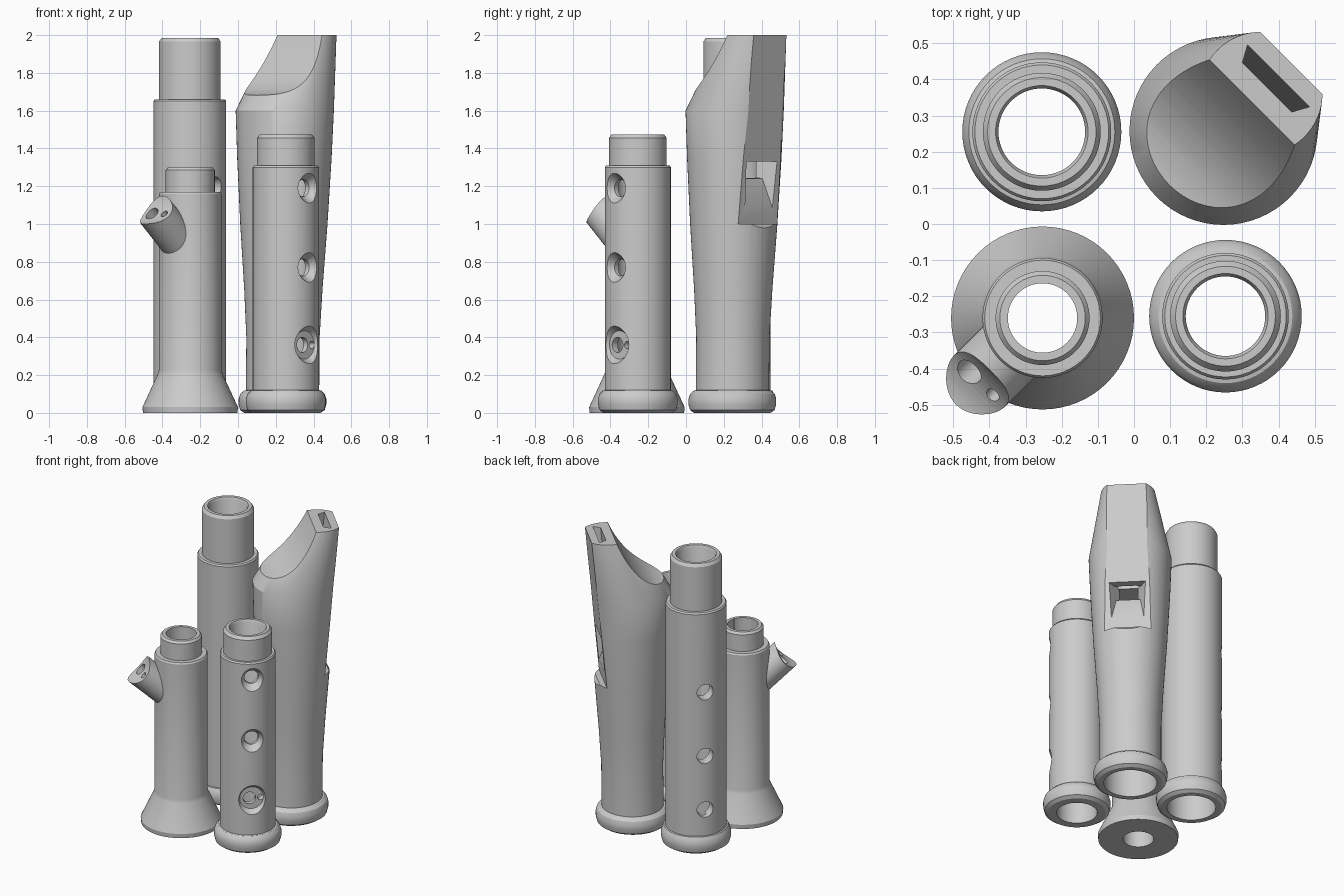
import bpy, bmesh
from math import pi, cos, sin, radians
from mathutils import Matrix, Vector

cube = bpy.data.objects.get("Cube")
if cube:
    bpy.data.objects.remove(cube)

grey = bpy.data.materials.new("light grey plastic")
grey.use_nodes = True
grey.diffuse_color = (0.6, 0.6, 0.6, 1)
grey.node_tree.nodes["Principled BSDF"].inputs["Base Color"].default_value = (0.6, 0.6, 0.6, 1)
SEGMENTS = 64


def finish(name, bm, matrix):
    bmesh.ops.remove_doubles(bm, verts=bm.verts, dist=1e-5)
    bmesh.ops.recalc_face_normals(bm, faces=bm.faces)
    mesh = bpy.data.meshes.new(name)
    bm.to_mesh(mesh)
    bm.free()
    mesh.transform(matrix)
    mesh.materials.append(grey)
    obj = bpy.data.objects.new(name, mesh)
    bpy.context.collection.objects.link(obj)
    return obj


def lathe(name, profile, matrix, closed=False, shift=None):
    """Turn (radius, height) points round the local z axis."""
    bm = bmesh.new()
    rings = []
    for r, z in profile:
        dx = shift(z) if shift else 0
        if r == 0:
            rings.append([bm.verts.new((dx, 0, z))])
        else:
            rings.append([bm.verts.new((r * cos(a) + dx, r * sin(a), z))
                          for a in (2 * pi * i / SEGMENTS for i in range(SEGMENTS))])
    pairs = list(zip(rings, rings[1:])) + ([(rings[-1], rings[0])] if closed else [])
    for a, b in pairs:
        for i in range(SEGMENTS):
            j = (i + 1) % SEGMENTS
            if len(a) == 1:
                bm.faces.new((a[0], b[i], b[j]))
            elif len(b) == 1:
                bm.faces.new((a[i], a[j], b[0]))
            else:
                bm.faces.new((a[i], a[j], b[j], b[i]))
    return finish(name, bm, matrix)


def rod(r0, z0, r1, z1, matrix):
    return lathe("cutter", [(0, z0), (r0, z0), (r1, z1), (0, z1)], matrix)


def prism(points, half_width, matrix):
    """Extrude an (x, z) outline along y, with a half width that depends on x."""
    bm = bmesh.new()
    sides = [[bm.verts.new((x, s * half_width(x), z)) for x, z in points] for s in (-1, 1)]
    for side in sides:
        bm.faces.new(side)
    n = len(points)
    for i in range(n):
        j = (i + 1) % n
        bm.faces.new((sides[0][i], sides[0][j], sides[1][j], sides[1][i]))
    return finish("cutter", bm, matrix)


def boolean(obj, tool, operation="DIFFERENCE"):
    tool.hide_render = True
    mod = obj.modifiers.new("boolean", "BOOLEAN")
    mod.operation, mod.solver, mod.object = operation, "EXACT", tool
    bpy.context.view_layer.objects.active = obj
    bpy.ops.object.modifier_apply(modifier=mod.name)
    bpy.data.objects.remove(tool)


def aim(base, z, angle, pitch=0, along=0, side=0):
    """Frame whose z axis points outward from an upright tube."""
    return (Matrix.Translation(Vector((base[0], base[1], z)))
            @ Matrix.Rotation(radians(angle), 4, "Z")
            @ Matrix.Rotation(radians(90 - pitch), 4, "Y")
            @ Matrix.Translation(Vector((0, side, along))))


def bead(r, neck):
    """Rounded collar at the bottom of a tube."""
    return [(r - .03, 0), (r - .008, .015), (r, .045), (r, .075), (r - .008, .1),
            (neck + .01, .118), (neck, .12)]


# Long upper joint: bead, barrel, tenon, socket and bore
upper_at = (-.255, .255)
upper_joint = lathe("upper_joint", bead(.22, .192) + [
    (.192, 1.65), (.185, 1.66), (.163, 1.66), (.163, 1.965), (.15, 1.985), (.128, 1.985),
    (.12, 1.97), (.12, .25), (.153, .25), (.153, 0)],
    Matrix.Translation((*upper_at, 0)), closed=True)
for z in (1.11, .67, .3):
    boolean(upper_joint, rod(.053, .05, .053, .25, aim(upper_at, z, 143)))
boolean(upper_joint, rod(.05, .05, .05, .25, aim(upper_at, 1.2, -45)))

# Short lower joint with countersunk finger holes
lower_at = (.253, -.255)
lower_joint = lathe("lower_joint", bead(.211, .175) + [
    (.175, 1.3), (.168, 1.31), (.153, 1.31), (.153, 1.455), (.138, 1.475), (.118, 1.475),
    (.11, 1.46), (.11, .2), (.127, .2), (.127, 0)],
    Matrix.Translation((*lower_at, 0)), closed=True)
for z in (1.19, .77):
    boolean(lower_joint, rod(.045, .05, .045, .2, aim(lower_at, z, -45)))
    boolean(lower_joint, rod(.045, .13, .09, .19, aim(lower_at, z, -45)))
boolean(lower_joint, rod(.075, .138, .11, .19, aim(lower_at, .36, -45)))
for r, side in ((.04, -.014), (.019, .057)):
    boolean(lower_joint, rod(r, .04, r, .2, aim(lower_at, .36, -45, side=side)))

# Foot: flared bell, barrel and tenon
foot_at = (-.253, -.26)
upright = Matrix.Translation((*foot_at, 0))
foot_joint = lathe("foot_joint", [
    (0, 0), (.25, 0), (.253, .03), (.172, .205), (.166, .225), (.166, 1.16), (.16, 1.17),
    (.13, 1.17), (.13, 1.285), (.118, 1.3), (0, 1.3)], upright)

# Angled spout with a dished end and two holes
end = Vector((*foot_at, 0)) + Vector((-.707, -.707, 0)) * .272


def spout_frame(**offset):
    return aim(end, 1.075, 225, 42, **offset)


boolean(foot_joint, rod(.1, -.36, .1, 0, spout_frame()), "UNION")
boolean(foot_joint, rod(.17, -.2, .17, .2,
                        spout_frame(along=.137) @ Matrix.Rotation(pi / 2, 4, "X")))
boolean(foot_joint, rod(.096, -.1, .096, 1.4, upright))
for r, side in ((.038, -.038), (.02, .053)):
    boolean(foot_joint, rod(r, -.26, r, .05, spout_frame(side=side)))

# Head: bead and barrel that leans out into a beak
head_frame = Matrix.Translation((.235, .245, 0)) @ Matrix.Rotation(pi / 4, 4, "Z")


def lean(z):
    return .0177 * z / 1.6 if z <= 1.6 else .0177 + .147 * (z - 1.6) / .4


head_joint = lathe("head_joint", [(0, 1.33), (.12, 1.33), (.13, .25), (.166, .25), (.166, 0)]
                   + bead(.232, .194)
                   + [(.194, .4), (.207, .65), (.231, 1.0), (.25, 1.35), (.26, 1.6),
                      (.17, 2), (0, 2)], head_frame, shift=lean)


def window_width(x):
    return .07 + (x - .14) * .55


# Scooped underside of the beak, as a curve swept across
start, bend, tip = Vector((-.24, 1.68)), Vector((-.01, 1.67)), Vector((.13, 2.0))
scoop = [start * (1 - t) ** 2 + bend * 2 * t * (1 - t) + tip * t * t
         for t in (i / 20 for i in range(21))]
scoop = [(-.5, 1.68)] + [tuple(p) for p in scoop] + [(.17, 2.1), (-.5, 2.1)]
boolean(head_joint, prism(scoop, lambda x: .5, head_frame))
# Flat upper face, window with ramp, and windway slot
boolean(head_joint, prism([(.19, 1.0), (.292, 2.1), (.6, 2.1), (.6, 1.0)],
                          lambda x: .4, head_frame))
boolean(head_joint, prism([(.3, 1.33), (.1, 1.33), (.1, 1.25), (.15, 1.24), (.225, 1.0),
                           (.3, .9)], window_width, head_frame))
boolean(head_joint, prism([(.19, 2.02), (.235, 2.02), (.165, 1.3), (.13, 1.3)],
                          window_width, head_frame))

# Smooth barrels with crisp rims
for obj in (upper_joint, lower_joint, foot_joint, head_joint):
    bpy.ops.object.select_all(action="DESELECT")
    obj.select_set(True)
    bpy.context.view_layer.objects.active = obj
    bpy.ops.object.shade_smooth_by_angle(angle=radians(30))
